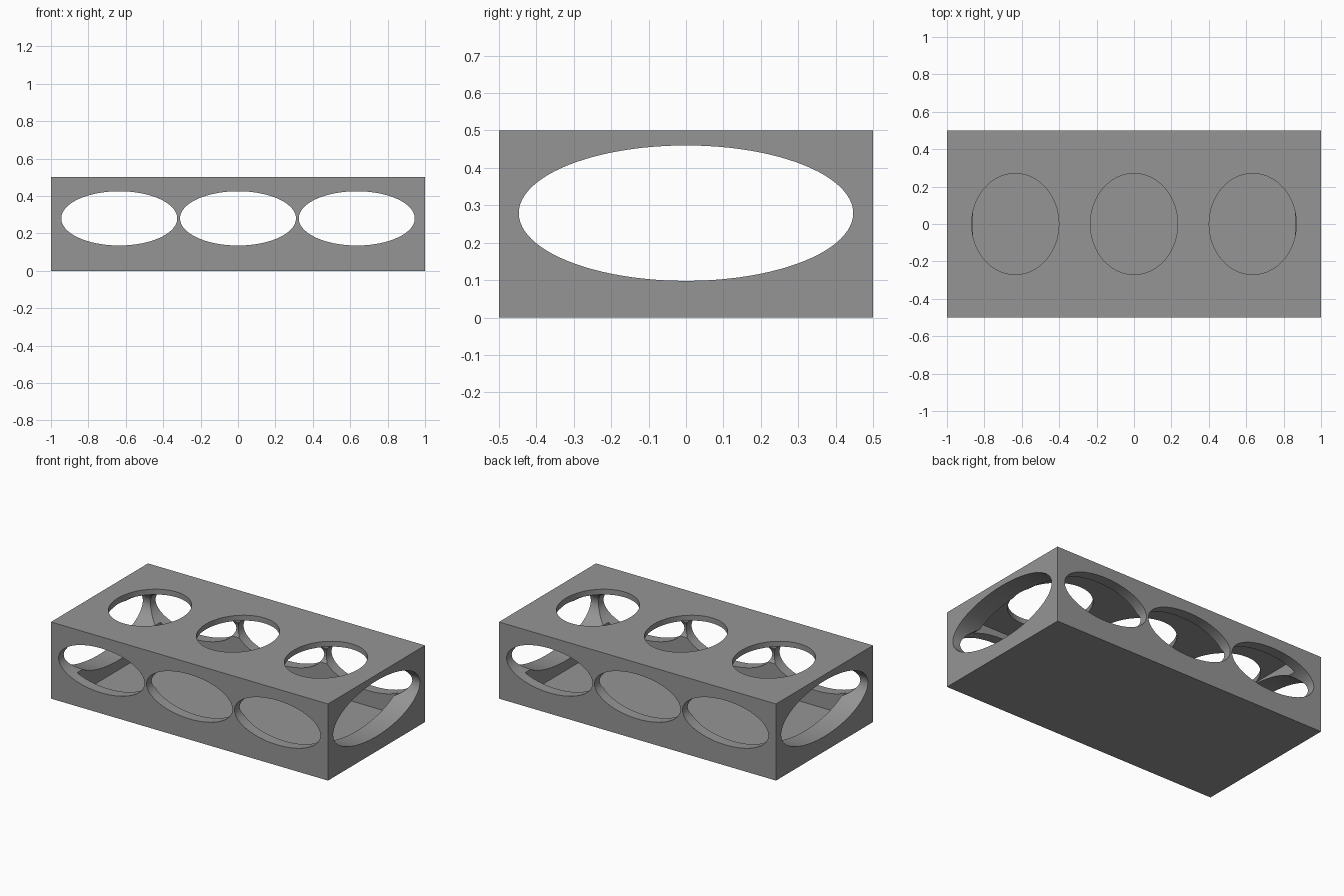
import bpy
import math

if "Cube" in bpy.data.objects:
    bpy.data.objects.remove(bpy.data.objects["Cube"])

grey = bpy.data.materials.new("grey")
grey.diffuse_color = (0.3, 0.3, 0.3, 1)
grey.use_nodes = True
grey.node_tree.nodes["Principled BSDF"].inputs["Base Color"].default_value = grey.diffuse_color


def box(name, size, z):
    bpy.ops.mesh.primitive_cube_add(size=1, location=(0, 0, z))
    ob = bpy.context.object
    ob.name = name
    ob.scale = size
    bpy.ops.object.transform_apply(location=True, rotation=False, scale=True)
    ob.data.materials.append(grey)
    return ob


def tunnel(name, radii, depth, loc, rot):
    """Elliptical cutter; radii are in the cylinder's own x and y."""
    bpy.ops.mesh.primitive_cylinder_add(vertices=96, radius=1, depth=depth,
                                        location=loc, rotation=rot)
    ob = bpy.context.object
    ob.name = name
    ob.scale = (radii[0], radii[1], 1)
    bpy.ops.object.transform_apply(location=True, rotation=True, scale=True)
    ob.data.materials.append(grey)
    return ob


# Outer block and the hollow inside it
block = box("hollow_block", (2, 1, 0.5), 0.25)
cutters = [box("cavity_cutter", (1.72, 0.86, 0.43), 0.25)]

# Three openings through front and back, three in the top
q = math.pi / 2
for x in (-0.635, 0, 0.635):
    cutters.append(tunnel("front_opening_cutter", (0.31, 0.145), 1.4, (x, 0, 0.28), (q, 0, 0)))
    cutters.append(tunnel("top_opening_cutter", (0.233, 0.27), 0.4, (x, 0, 0.5), (0, 0, 0)))

# One opening through both ends
cutters.append(tunnel("end_opening_cutter", (0.181, 0.447), 2.4, (0, 0, 0.279), (0, q, 0)))

# Cut the openings
bpy.context.view_layer.objects.active = block
for c in cutters:
    m = block.modifiers.new(c.name, 'BOOLEAN')
    m.operation = 'DIFFERENCE'
    m.solver = 'EXACT'
    m.object = c
    bpy.ops.object.modifier_apply(modifier=m.name)
for c in cutters:
    bpy.data.objects.remove(c)

# Smooth the tunnel walls, keep the rims sharp
bpy.ops.object.select_all(action='DESELECT')
block.select_set(True)
bpy.context.view_layer.objects.active = block
bpy.ops.object.shade_smooth_by_angle(angle=math.radians(30))
